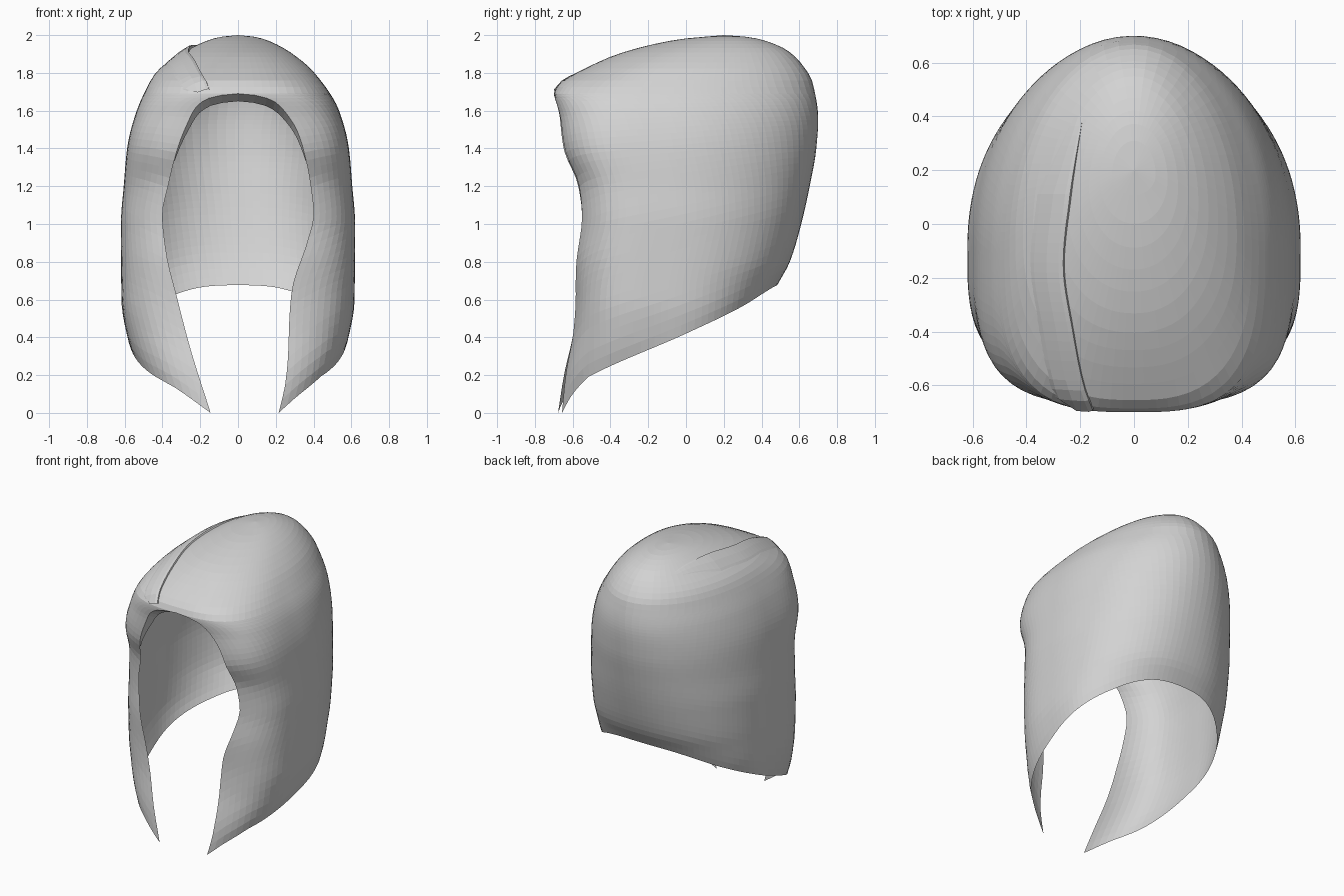
import bpy, bmesh, math
from mathutils import Vector
from mathutils.bvhtree import BVHTree

if "Cube" in bpy.data.objects:
    bpy.data.objects.remove(bpy.data.objects["Cube"])


def curve(*pts):
    """Smooth monotone interpolation through (input, value) points."""
    pts = sorted(pts)
    X = [p[0] for p in pts]
    Y = [p[1] for p in pts]
    d = [(Y[i + 1] - Y[i]) / (X[i + 1] - X[i]) for i in range(len(X) - 1)]
    m = [d[0]] + [2 * a * b / (a + b) if a * b > 0 else 0 for a, b in zip(d, d[1:])] + [d[-1]]

    def f(x):
        x = min(max(x, X[0]), X[-1])
        i = 0
        while i < len(d) - 1 and x > X[i + 1]:
            i += 1
        h = X[i + 1] - X[i]
        t = (x - X[i]) / h
        return ((2*t**3 - 3*t**2 + 1) * Y[i] + (t**3 - 2*t**2 + t) * h * m[i]
                + (3*t**2 - 2*t**3) * Y[i + 1] + (t**3 - t**2) * h * m[i + 1])
    return f


# Profiles against height
half_width = curve((0, .38), (.2, .51), (.4, .585), (.6, .617), (1, .62), (1.2, .605), (1.4, .587),
                   (1.6, .535), (1.8, .405), (1.9, .29), (1.96, .185), (1.99, .095), (2, 0))
y_front = curve((0, -.685), (.2, -.655), (.45, -.605), (.6, -.595), (.8, -.60), (1, -.588), (1.2, -.60),
                (1.4, -.665), (1.57, -.68), (1.69, -.70), (1.75, -.665), (1.8, -.58), (1.85, -.48),
                (1.9, -.36), (1.95, -.18), (1.98, -.02), (2, .2))
y_back = curve((0, .2), (.4, .34), (.68, .485), (.8, .55), (1, .61), (1.2, .655), (1.4, .69), (1.55, .70),
               (1.75, .67), (1.85, .61), (1.92, .535), (1.97, .42), (1.99, .33), (2, .2))
y_mid = curve((0, -.1), (1.7, -.1), (1.85, -.02), (1.95, .1), (2, .2))
squareness = curve((0, 3.3), (1.1, 3.3), (1.45, 3.7), (1.69, 3.1), (1.8, 2.5), (2, 2))
back_squareness = curve((0, 2.4), (.5, 2.4), (1, 2.2), (1.5, 2.05), (2, 2))
# Half-width of the face opening, right and left, and hem height against depth
open_right = curve((0, .215), (.15, .25), (.3, .265), (.5, .272), (.65, .285), (.9, .365), (1.05, .40),
                   (1.2, .385), (1.4, .345), (1.5, .31), (1.58, .26), (1.65, .19), (1.68, .10), (1.69, 0))
open_left = curve((0, .145), (.35, .255), (.62, .325), (.85, .38), (1.05, .40), (1.2, .37), (1.4, .32),
                  (1.55, .26), (1.62, .22), (1.675, .13), (1.69, 0))
hem = curve((-.68, 0), (-.65, .07), (-.6, .14), (-.5, .20), (0, .42), (.3, .565), (.42, .64), (.48, .675), (.7, .75))

FRINGE = 1.69
COLS, SIDE_ROWS, DOME_ROWS = 88, 34, 14


def edge_angle(z, opening):
    b = y_mid(z) - y_front(z)
    n = squareness(z)
    x = max(opening(z), 0)
    y = b * max(1 - (x / half_width(z)) ** n, 0) ** (1 / n)
    return math.atan2(x, y)


def point(u, z):
    """Point on the hair at fraction u round from right edge to left edge."""
    a0 = a1 = 0
    if z < FRINGE:
        a0, a1 = edge_angle(z, open_right), edge_angle(z, open_left)
    a = a0 + u * (2 * math.pi - a0 - a1)
    s, c = math.sin(a), math.cos(a)
    w = max(half_width(z), 1e-4)
    if c > 0:
        b, n = y_mid(z) - y_front(z), squareness(z)
    else:
        b, n = y_back(z) - y_mid(z), back_squareness(z)
    b = max(b, 1e-4)
    r = (abs(s / w) ** n + abs(c / b) ** n) ** (-1 / n)
    x = r * s
    if x < 0:  # fuller lock on the left of the parting
        x *= 1 + .08 * math.exp(-((z - 1.83) / .12) ** 2)
    return Vector((x, y_mid(z) - r * c, z))


def hem_height(u):
    lo, hi = 0.0, .9
    for _ in range(30):
        mid = (lo + hi) / 2
        if mid < hem(point(u, mid).y):
            lo = mid
        else:
            hi = mid
    return lo


def finish(bm, name, mat):
    me = bpy.data.meshes.new(name)
    bmesh.ops.recalc_face_normals(bm, faces=bm.faces)
    bm.to_mesh(me)
    bm.free()
    me.materials.append(mat)
    ob = bpy.data.objects.new(name, me)
    bpy.context.collection.objects.link(ob)
    return ob


grey = bpy.data.materials.new("light_grey")
grey.diffuse_color = (.65, .65, .65, 1)
grey.use_nodes = True
grey.node_tree.nodes["Principled BSDF"].inputs["Base Color"].default_value = grey.diffuse_color

# Hair shell: dome rings from the crown, then side rows split by the opening
bm = bmesh.new()
crown = bm.verts.new((0, .2, 2))
rings = []
for j in range(DOME_ROWS - 1, -1, -1):
    z = FRINGE + (2 - FRINGE) * math.sin(j / DOME_ROWS * math.pi / 2)
    ring = [bm.verts.new(point(i / COLS, z)) for i in range(COLS)]
    rings.append(ring + [ring[0]])
hems = [hem_height(i / COLS) for i in range(COLS + 1)]
drop_r, drop_l = hems[0], hems[-1]
for i in range(6):  # draw the front corners down to points
    hems[i] -= drop_r * (1 - i / 6)
    hems[-1 - i] -= drop_l * (1 - i / 6)
for j in range(1, SIDE_ROWS + 1):
    t = (j / SIDE_ROWS) ** 1.5
    rings.append([bm.verts.new(point(i / COLS, FRINGE + t * (hems[i] - FRINGE))) for i in range(COLS + 1)])
for i in range(COLS):
    bm.faces.new((crown, rings[0][i], rings[0][i + 1]))
for a, b in zip(rings, rings[1:]):
    for i in range(COLS):
        bm.faces.new((a[i], b[i], b[i + 1], a[i + 1]))
bmesh.ops.recalc_face_normals(bm, faces=bm.faces)
bm.normal_update()
tree = BVHTree.FromBMesh(bm)

# Lip turned inward along the fringe, fading down the sides
edge = ([r[0] for r in reversed(rings[DOME_ROWS:])] + [rings[DOME_ROWS - 1][0]]
        + [r[-1] for r in rings[DOME_ROWS:]])
edge = [v for v in edge if v.co.z > 1.3]
lip = []
for v in edge:
    k = min((v.co.z - 1.3) / .35, 1)
    lip.append(bm.verts.new(v.co + k * Vector((-.06 * v.co.x, .08, -.04))))
for i in range(len(edge) - 1):
    bm.faces.new((edge[i], edge[i + 1], lip[i + 1], lip[i]))
finish(bm, "hair_shell", grey)

# Parting: raised fold whose sharp edge follows the parting line
part_x = curve((-.69, -.15), (-.6, -.185), (-.4, -.225), (-.15, -.26), (.1, -.235), (.4, -.19))
bm = bmesh.new()
rows = []
for j in range(31):
    y = .4 - 1.085 * j / 30
    k = min(j / 8, 1)
    row = []
    for dx, lift in ((-.16, -.006), (-.11, .004), (-.06, .012), (-.015, .015), (0, .010), (.003, -.012)):
        x = part_x(y) + dx * (.3 + .7 * k)
        hit, normal, _, _ = tree.ray_cast(Vector((x, y, 3)), Vector((0, 0, -1)))
        if hit is None or hit.z < 1.68:
            hit, normal, _, _ = tree.find_nearest(Vector((x, y, 1.72)))
        if normal.z < 0:
            normal = -normal
        row.append(bm.verts.new(hit + normal * lift * (k if lift > 0 else 1)))
    rows.append(row)
for a, b in zip(rows, rows[1:]):
    for i in range(5):
        bm.faces.new((a[i], b[i], b[i + 1], a[i + 1]))
finish(bm, "parting_fold", grey)
